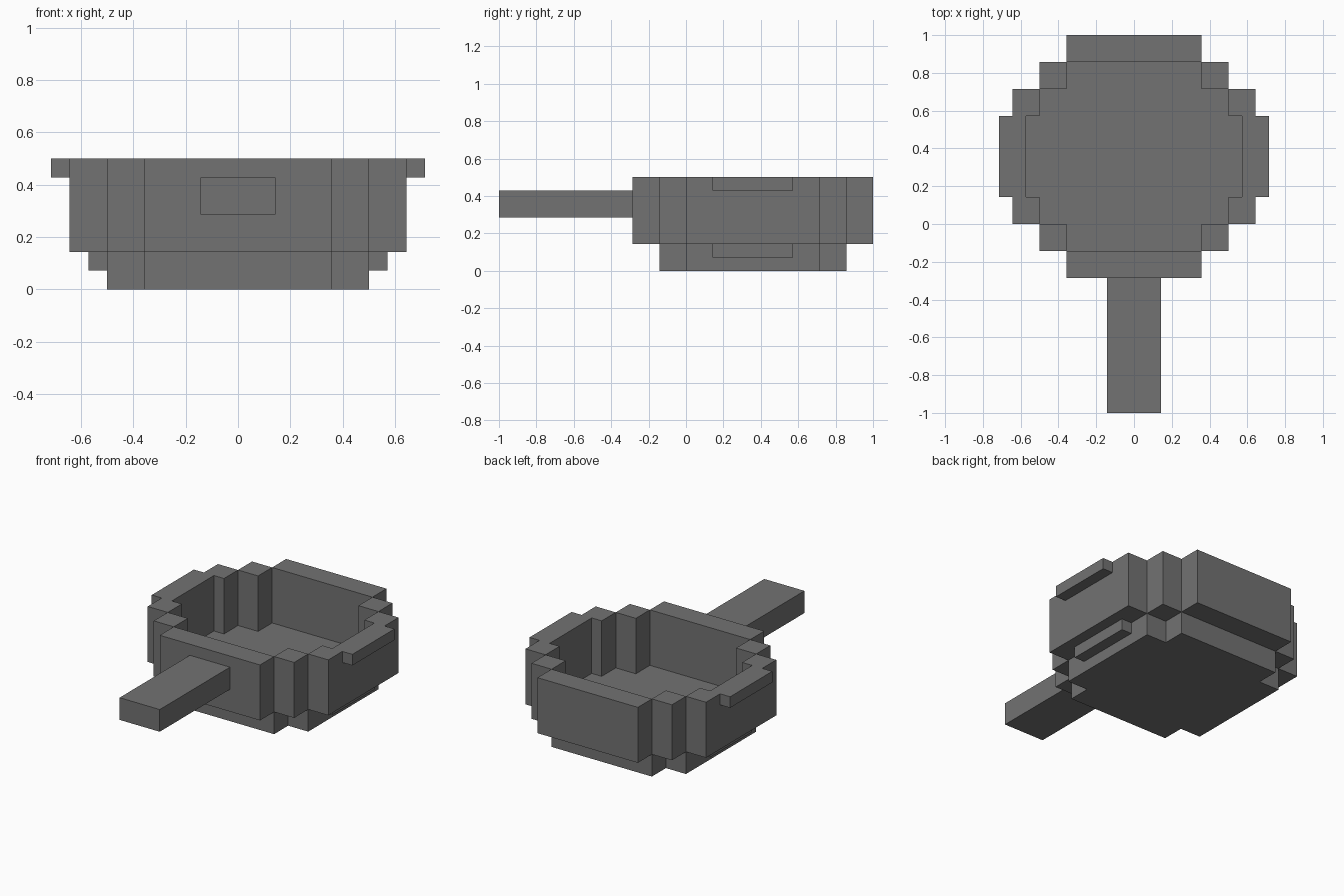
import bpy, bmesh

if "Cube" in bpy.data.objects:
    bpy.data.objects.remove(bpy.data.objects["Cube"])

U = 1 / 14  # block size: every part sits on this grid

mat = bpy.data.materials.new("dark iron grey")
mat.diffuse_color = (0.17, 0.17, 0.17, 1)
mat.use_nodes = True
mat.node_tree.nodes["Principled BSDF"].inputs["Base Color"].default_value = mat.diffuse_color


def prism(name, outline, z0, z1):
    """Extrude an xy outline (in blocks) from z0 to z1."""
    bm = bmesh.new()
    base = bm.faces.new([bm.verts.new((x * U, y * U, z0 * U)) for x, y in outline])
    ext = bmesh.ops.extrude_face_region(bm, geom=[base])
    top = [v for v in ext["geom"] if isinstance(v, bmesh.types.BMVert)]
    bmesh.ops.translate(bm, vec=(0, 0, (z1 - z0) * U), verts=top)
    bmesh.ops.recalc_face_normals(bm, faces=bm.faces)
    me = bpy.data.meshes.new(name)
    bm.to_mesh(me)
    bm.free()
    me.materials.append(mat)
    ob = bpy.data.objects.new(name, me)
    bpy.context.collection.objects.link(ob)
    return ob


def box(name, x0, x1, y0, y1, z0, z1):
    return prism(name, [(x0, y0), (x1, y0), (x1, y1), (x0, y1)], z0, z1)


# Pan floor: square with notched corners
floor = [(-5, -2), (5, -2), (5, 0), (7, 0), (7, 10), (5, 10),
         (5, 12), (-5, 12), (-5, 10), (-7, 10), (-7, 0), (-5, 0)]
prism("pan_floor", floor, 0, 2)

# Front and back walls
box("front_wall", -5, 5, -4, -2, 2, 7)
box("back_wall", -5, 5, 12, 14, 2, 7)

# Side walls with an inner recess, recess floor, pouring lip and corner posts
recess_wall = [(7, 0), (9, 0), (9, 10), (7, 10), (7, 8), (8, 8), (8, 2), (7, 2)]
for side, s in (("right", 1), ("left", -1)):
    prism(side + "_wall", [(s * x, y) for x, y in recess_wall], 2, 7)
    box(side + "_recess_floor", s * 7, s * 8, 2, 8, 1, 2)
    box(side + "_lip", s * 9, s * 10, 2, 8, 6, 7)
    box(side + "_front_corner", s * 5, s * 7, -2, 0, 2, 7)
    box(side + "_back_corner", s * 5, s * 7, 10, 12, 2, 7)

# Handle
box("handle", -2, 2, -14, -4, 4, 6)
